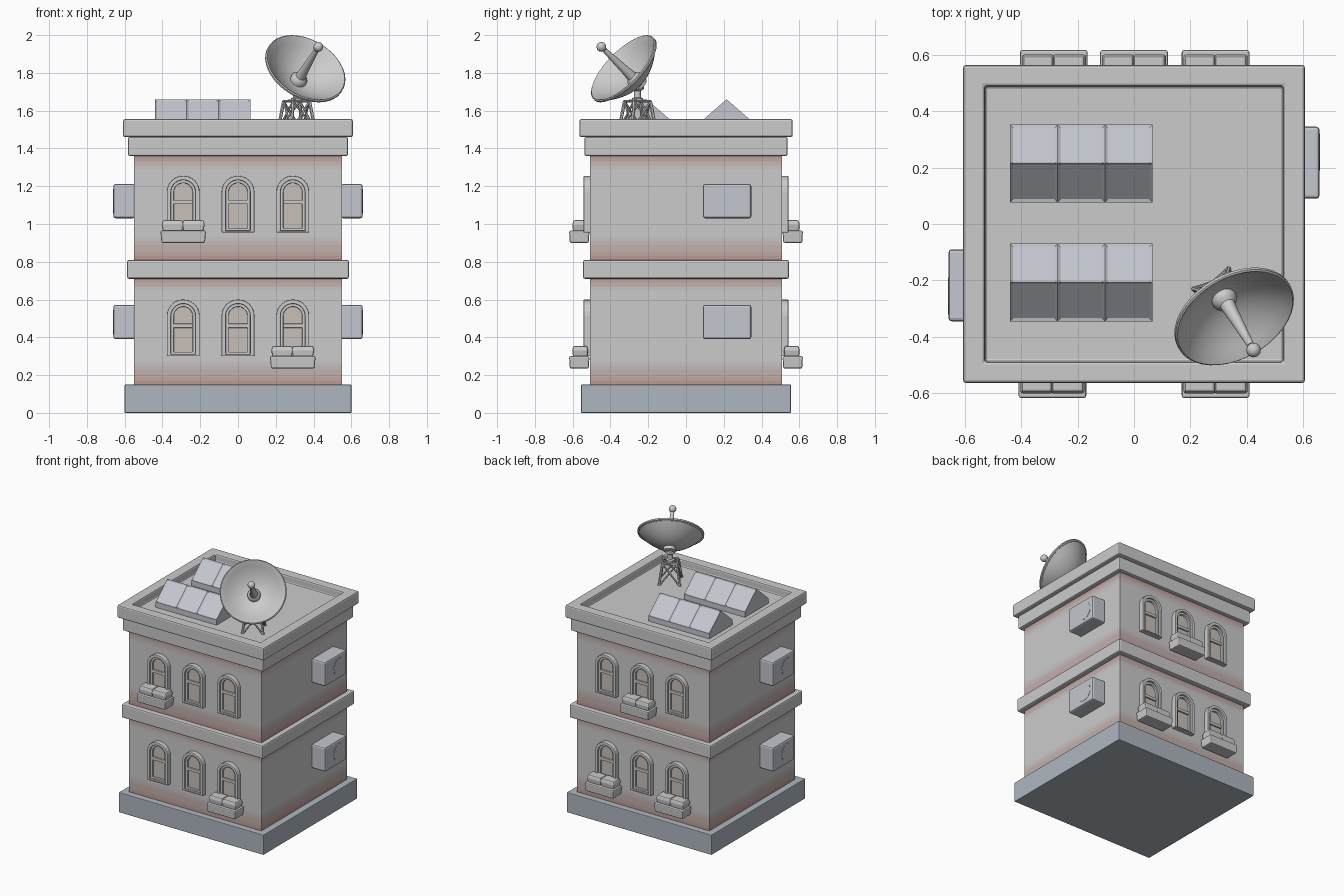
import bpy, bmesh, math
from mathutils import Vector, Matrix

if "Cube" in bpy.data.objects:
    bpy.data.objects.remove(bpy.data.objects["Cube"])


def mat(name, rgb):
    m = bpy.data.materials.new(name)
    m.diffuse_color = (*rgb, 1)
    m.use_nodes = True
    m.node_tree.nodes["Principled BSDF"].inputs["Base Color"].default_value = m.diffuse_color
    return m


slate = mat("slate", (0.42, 0.47, 0.52))
metal = mat("blue_grey", (0.55, 0.57, 0.62))
pane_mat = mat("pane", (0.58, 0.53, 0.48))


def finish(name, bm, material=None, bevel=0, smooth=False):
    bmesh.ops.recalc_face_normals(bm, faces=bm.faces)
    me = bpy.data.meshes.new(name)
    bm.to_mesh(me)
    bm.free()
    ob = bpy.data.objects.new(name, me)
    bpy.context.collection.objects.link(ob)
    if material:
        me.materials.append(material)
    if bevel:
        b = ob.modifiers.new("bevel", 'BEVEL')
        b.width, b.segments = bevel, 2
    if smooth:
        bpy.ops.object.select_all(action='DESELECT')
        ob.select_set(True)
        bpy.context.view_layer.objects.active = ob
        bpy.ops.object.shade_smooth_by_angle(angle=math.radians(35))
    return ob


def loft(bm, rings, caps=True):
    """Skin a list of equal-length closed point loops."""
    vs = [[bm.verts.new(p) for p in r] for r in rings]
    n = len(vs[0])
    for a, b in zip(vs, vs[1:]):
        for i in range(n):
            bm.faces.new((a[i], a[(i + 1) % n], b[(i + 1) % n], b[i]))
    if caps:
        bm.faces.new(vs[0])
        bm.faces.new(vs[-1])
    return vs


def rect(hx, hy, z, cx=0, cy=0):
    return [(cx - hx, cy - hy, z), (cx + hx, cy - hy, z), (cx + hx, cy + hy, z), (cx - hx, cy + hy, z)]


def tiers(name, rows, material=None, bevel=0, c=(0, 0)):
    bm = bmesh.new()
    loft(bm, [rect(*r, *c) for r in rows])
    return finish(name, bm, material, bevel)


def lathe(bm, profile, matrix, n=32):
    loft(bm, [[matrix @ Vector((r * math.cos(2 * math.pi * i / n), r * math.sin(2 * math.pi * i / n), t))
               for i in range(n)] for r, t in profile])


def strut(bm, a, b, r, n=8):
    a, b = Vector(a), Vector(b)
    m = Matrix.Translation(a) @ (b - a).to_track_quat('Z', 'Y').to_matrix().to_4x4()
    lathe(bm, [(r, 0), (r, (b - a).length)], m, n)


# Plinth, belt course and cornice
tiers("plinth", [(0.6, 0.555, 0), (0.6, 0.555, 0.15)], slate, 0.004)
tiers("belt_course", [(0.587, 0.545, 0.71), (0.587, 0.545, 0.81)], None, 0.01)
tiers("lower_cornice", [(0.582, 0.537, 1.36), (0.582, 0.537, 1.46)], None, 0.008)
tiers("roof_parapet", [(0.608, 0.565, 1.46), (0.608, 0.565, 1.555), (0.53, 0.49, 1.555), (0.53, 0.49, 1.50)],
      None, 0.01)

# Walls, with reddish bands fading away from the ledges
levels = [mat(f"wall_{i}", (0.6 - 0.1 * i / 5, 0.6 - 0.27 * i / 5, 0.6 - 0.3 * i / 5)) for i in range(6)]
for name, z0, z1, top_fade in (("lower_walls", 0.15, 0.71, 0.06), ("upper_walls", 0.81, 1.37, 0.1)):
    n = 28
    ob = tiers(name, [(0.55, 0.508, z0 + (z1 - z0) * i / n) for i in range(n + 1)])
    for m in levels:
        ob.data.materials.append(m)
    for p in ob.data.polygons:
        z = p.center.z
        red = max(1 - (z - z0) / 0.14, 1 - (z1 - z) / top_fade, 0)
        p.material_index = min(5, round(red * 5))


# Arched windows: frame, sash, pane and crossbar
def arch(cx, y, hw, z0, top, n=12):
    zs = top - hw
    pts = [(cx - hw, y, z0), (cx + hw, y, z0)]
    return pts + [(cx + hw * math.cos(math.pi * i / n), y, zs + hw * math.sin(math.pi * i / n)) for i in range(n + 1)]


def arch_ring(name, cx, s, outer, inner, depth):
    bm = bmesh.new()
    w, f = s * 0.506, s * (0.508 + depth)
    loft(bm, [arch(cx, w, *outer), arch(cx, f, *outer), arch(cx, f, *inner), arch(cx, w, *inner)], False)
    return finish(name, bm, None, 0.004, False)


def window(cx, s, z):
    arch_ring("window_frame", cx, s, (0.087, z, z + 0.3), (0.065, z + 0.01, z + 0.278), 0.034)
    arch_ring("window_sash", cx, s, (0.066, z + 0.009, z + 0.279), (0.05, z + 0.022, z + 0.262), 0.02)
    bm = bmesh.new()
    loft(bm, [arch(cx, s * 0.506, 0.066, z + 0.009, z + 0.279), arch(cx, s * 0.513, 0.066, z + 0.009, z + 0.279)])
    finish("window_pane", bm, pane_mat)
    tiers("window_crossbar", [(0.055, 0.008, z + 0.15), (0.055, 0.008, z + 0.172)], None, 0.003, (cx, s * 0.517))


# Window boxes with two cushion-like plant blocks
def planter(cx, s, z):
    tiers("window_box", [(0.115, 0.05, z), (0.121, 0.054, z + 0.065)], None, 0.008, (cx, s * 0.565))
    for dx, hw in ((-0.056, 0.058), (0.054, 0.06)):
        tiers("plant_block", [(hw - 0.008, 0.038, z + 0.06), (hw, 0.042, z + 0.095), (hw - 0.006, 0.036, z + 0.12)],
              None, 0.008, (cx + dx, s * 0.56))


for s in (-1, 1):
    for z in (0.30, 0.955):
        for cx in (-0.29, 0, 0.29):
            window(cx, s, z)
for cx, s, z in ((-0.29, -1, 0.9), (0.29, -1, 0.235), (0, 1, 0.9), (-0.285, 1, 0.235), (0.29, 1, 0.235)):
    planter(cx, s, z)

# Air conditioners with a shallow fan disc, rotated half a turn on the far wall
for s in (1, -1):
    for z in (0.39, 1.03):
        tiers("air_conditioner", [(0.058, 0.128, z), (0.058, 0.128, z + 0.182)], metal, 0.012,
              (s * 0.602, s * 0.218))
        bm = bmesh.new()
        strut(bm, (s * 0.655, s * 0.256, z + 0.091), (s * 0.662, s * 0.256, z + 0.091), 0.065, 32)
        finish("fan_disc", bm, metal)

# Roof panels: ridged prisms with three inset cells on each slope
for cy in (0.215, -0.208):
    bm = bmesh.new()
    prof = [(-0.138, 1.495), (0.138, 1.495), (0.138, 1.54), (0, 1.66), (-0.138, 1.54)]
    loft(bm, [[(-0.44 + 0.505 * i / 3, cy + y, z) for y, z in prof] for i in range(4)])
    bmesh.ops.recalc_face_normals(bm, faces=bm.faces)
    slopes = [f for f in bm.faces if f.normal.z > 0.3]
    bmesh.ops.inset_individual(bm, faces=slopes, thickness=0.014, depth=-0.006)
    finish("roof_panel", bm, metal)

# Lattice tower for the dish
base = Vector((0.31, -0.257, 0))
rot = Matrix.Rotation(math.radians(30), 4, 'Z')


def corner(i, h, z):
    a = math.radians(45 + 90 * i)
    return base + rot @ Vector((h * 1.414 * math.cos(a), h * 1.414 * math.sin(a), z))


bm = bmesh.new()
for i in range(4):
    lo, hi = corner(i, 0.072, 1.495), corner(i, 0.05, 1.65)
    lo2, hi2 = corner(i + 1, 0.072, 1.495), corner(i + 1, 0.05, 1.65)
    strut(bm, lo, hi, 0.009, 6)
    strut(bm, hi, hi2, 0.008, 6)
    strut(bm, lo, hi2, 0.006, 6)
    strut(bm, lo2, hi, 0.006, 6)
    strut(bm, hi, base + Vector((0, 0, 1.655)), 0.007, 6)
finish("dish_tower", bm)

# Mast with collars
bm = bmesh.new()
lathe(bm, [(0.03, 1.645), (0.03, 1.665), (0.018, 1.67), (0.018, 1.705), (0.034, 1.715), (0.034, 1.735), (0.02, 1.745)],
      Matrix.Translation(base), 16)
finish("dish_mast", bm, None, 0, True)

# Dish bowl, hub and feed horn along the tilted axis
el = math.radians(40)
axis = Vector((0.5 * math.cos(el), -0.866 * math.cos(el), math.sin(el)))
M = Matrix.Translation((0.358, -0.332, 1.825)) @ axis.to_track_quat('Z', 'Y').to_matrix().to_4x4()
R = 0.216
rs = [0.01 + (R - 0.01) * i / 8 for i in range(9)]
bm = bmesh.new()
lathe(bm, [(r, -0.108 + 0.108 * (r / R) ** 2) for r in rs] + [(0.222, 0.004), (0.228, 0), (0.228, -0.01), (0.222, -0.014)]
      + [(r, -0.122 + 0.108 * (r / R) ** 2) for r in reversed(rs)], M, 40)
finish("dish_bowl", bm, None, 0, True)
bm = bmesh.new()
lathe(bm, [(0.045, -0.112), (0.045, -0.085), (0.038, -0.075), (0.028, -0.065), (0.024, -0.03), (0.013, 0.15)], M, 16)
finish("dish_feed_arm", bm, None, 0, True)
bm = bmesh.new()
bmesh.ops.create_uvsphere(bm, u_segments=16, v_segments=10, radius=0.026,
                          matrix=M @ Matrix.Translation((0, 0, 0.175)))
finish("dish_feed_tip", bm, None, 0, True)
bm = bmesh.new()
lathe(bm, [(0.03, -0.145), (0.042, -0.14), (0.042, -0.11)], M, 16)
finish("dish_back_hub", bm, None, 0, True)
